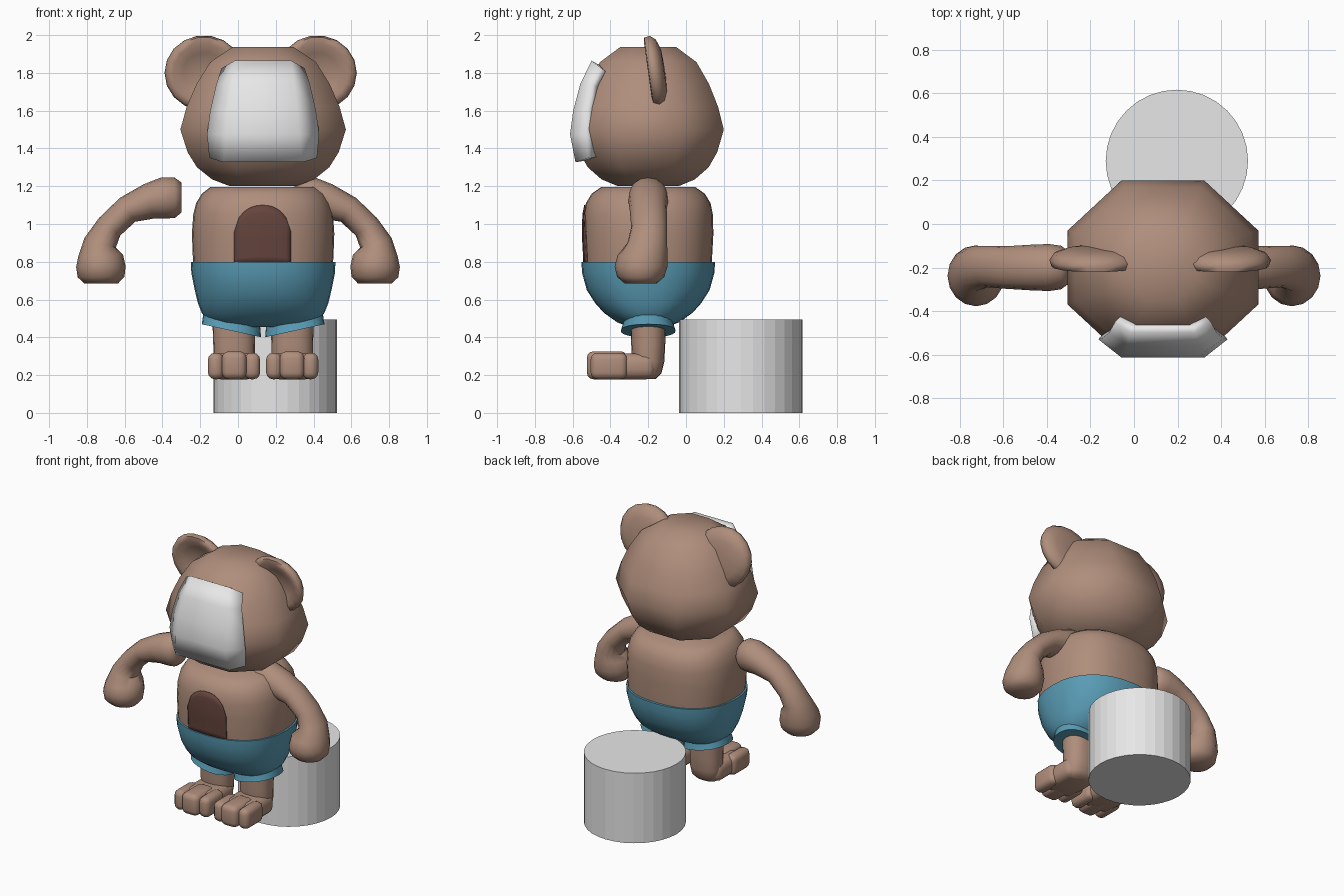
import bpy, bmesh, math
from mathutils import Vector
from mathutils.bvhtree import BVHTree

if "Cube" in bpy.data.objects:
    bpy.data.objects.remove(bpy.data.objects["Cube"])

CX, CY = 0.133, -0.2      # body axis


def material(name, rgb):
    m = bpy.data.materials.new(name)
    m.diffuse_color = (*rgb, 1)
    m.use_nodes = True
    m.node_tree.nodes["Principled BSDF"].inputs["Base Color"].default_value = m.diffuse_color
    return m


FUR = material("brown fur", (0.43, 0.27, 0.20))
BLUE = material("blue cloth", (0.10, 0.33, 0.46))
DARK = material("dark brown", (0.13, 0.058, 0.046))
GREY = material("light grey", (0.8, 0.8, 0.8))


def finish(bm, name, mat, angle=50, fix=True):
    if fix:
        bmesh.ops.recalc_face_normals(bm, faces=bm.faces[:])
    me = bpy.data.meshes.new(name)
    bm.to_mesh(me)
    bm.free()
    ob = bpy.data.objects.new(name, me)
    bpy.context.collection.objects.link(ob)
    me.materials.append(mat)
    bpy.ops.object.select_all(action='DESELECT')
    ob.select_set(True)
    bpy.context.view_layer.objects.active = ob
    if angle:
        bpy.ops.object.shade_smooth_by_angle(angle=math.radians(angle))
    return ob


def loft(rings):
    """Skin a list of closed rings and cap both ends."""
    bm = bmesh.new()
    vs = [[bm.verts.new(p) for p in r] for r in rings]
    n = len(rings[0])
    for a, b in zip(vs, vs[1:]):
        for i in range(n):
            j = (i + 1) % n
            bm.faces.new((a[i], a[j], b[j], b[i]))
    bm.faces.new(vs[0])
    bm.faces.new(vs[-1])
    bmesh.ops.recalc_face_normals(bm, faces=bm.faces[:])
    return bm


def oval(cx, cy, z, rx, ry, n=24, p=2.0, slope=0.0):
    """Horizontal superellipse ring; slope tips it along x."""
    pts = []
    for i in range(n):
        t = 2 * math.pi * i / n
        c, s = math.cos(t), math.sin(t)
        x = math.copysign(abs(c) ** (2 / p), c) * rx
        y = math.copysign(abs(s) ** (2 / p), s) * ry
        pts.append((cx + x, cy + y, z + slope * x))
    return pts


def rounded_box(name, lo, hi, mat, r):
    bm = bmesh.new()
    bmesh.ops.create_cube(bm, size=1)
    for v in bm.verts:
        v.co = [(l + h) / 2 + c * (h - l) for l, h, c in zip(lo, hi, v.co)]
    bmesh.ops.bevel(bm, geom=bm.edges[:], offset=r, segments=3, profile=0.5, affect='EDGES')
    return finish(bm, name, mat, 60)


# head: stacked octagons
octagon = [(0.438, 0.17), (0.19, 0.4), (-0.19, 0.4), (-0.438, 0.17),
           (-0.438, -0.17), (-0.19, -0.4), (0.19, -0.4), (0.438, -0.17)]
head_rows = [(1.2, 0.175), (1.236, 0.27), (1.3, 0.35), (1.38, 0.40), (1.5, 0.438),
             (1.62, 0.405), (1.74, 0.353), (1.857, 0.28), (1.938, 0.16)]
finish(loft([[(CX + x * w / 0.438, CY + y * w / 0.438, z) for x, y in octagon]
             for z, w in head_rows]), "head", FUR, 60)

# face plate: inner z, edge z, edge half width, inner half width, edge y, front y
plate_rows = [(1.865, 1.825, 0.22, 0.15, -0.45, -0.50),
              (1.74, 1.74, 0.248, 0.165, -0.50, -0.56),
              (1.6, 1.6, 0.28, 0.18, -0.525, -0.597),
              (1.475, 1.475, 0.297, 0.19, -0.53, -0.614),
              (1.327, 1.35, 0.285, 0.21, -0.515, -0.585)]
bm = bmesh.new()
grid = []
for zi, ze, we, wi, ye, yf in plate_rows:
    grid.append([bm.verts.new((CX + x, y, z)) for x, y, z in
                 ((-we, ye, ze), (-wi, yf, zi), (wi, yf, zi), (we, ye, ze))])
for a, b in zip(grid, grid[1:]):
    for i in range(3):
        bm.faces.new((a[i], b[i], b[i + 1], a[i + 1]))
plate = finish(bm, "face_plate", GREY, 45, fix=False)
sol = plate.modifiers.new("thickness", 'SOLIDIFY')
sol.thickness, sol.offset = 0.055, -1

# ears: cupped discs leaning forward
ear_rows = [(0.05, 0.05), (0.13, 0.045), (0.185, 0.025), (0.205, -0.005),
            (0.195, -0.035), (0.16, -0.04), (0.11, -0.015), (0.04, 0.0)]
for side, s in (("left", -1), ("right", 1)):
    rings = []
    for r, dy in ear_rows:
        ring = []
        for i in range(18):
            t = 2 * math.pi * i / 18
            dz = r * 0.97 * math.sin(t)
            ring.append((0.12 + s * 0.3 + r * math.cos(t) * 1.02, -0.16 + dy - 0.14 * dz, 1.8 + dz))
        rings.append(ring)
    finish(loft(rings), side + "_ear", FUR, 70)

# torso
torso_rows = [(0.74, 0.365, 0.335), (0.82, 0.372, 0.338), (0.95, 0.377, 0.345),
              (1.05, 0.37, 0.342), (1.11, 0.355, 0.33), (1.16, 0.325, 0.30), (1.195, 0.28, 0.25)]
bm = loft([oval(CX, CY, z, a, b, 32, 2.4) for z, a, b in torso_rows])
tree = BVHTree.FromBMesh(bm)
finish(bm, "torso", FUR, 60)

# belly patch: thin arched plate laid on the torso front
bm = bmesh.new()
cols = []
for i in range(13):
    u = -1 + i / 6
    top = 0.96 + 0.14 * (1 - abs(u) ** 2.3) ** 0.6
    col = []
    for k in range(9):
        x, z = 0.13 + 0.15 * u, 0.79 + (top - 0.79) * k / 8
        hit = tree.ray_cast(Vector((x, -2, z)), Vector((0, 1, 0)))[0]
        col.append(bm.verts.new((x, hit.y - 0.007, z)))
    cols.append(col)
for a, b in zip(cols, cols[1:]):
    for k in range(8):
        bm.faces.new((a[k], b[k], b[k + 1], a[k + 1]))
patch = finish(bm, "belly_patch", DARK, 60, fix=False)
sol = patch.modifiers.new("thickness", 'SOLIDIFY')
sol.thickness, sol.offset = 0.009, -1

# shorts: bowl plus two sloped cuffs
shorts_rows = [(0.8, 0.383, 0.354), (0.74, 0.38, 0.35), (0.65, 0.362, 0.325),
               (0.58, 0.345, 0.28), (0.53, 0.325, 0.235), (0.48, 0.29, 0.165), (0.455, 0.22, 0.1)]
finish(loft([oval(CX, CY, z, a, b, 32, 2.3) for z, a, b in shorts_rows]), "shorts", BLUE, 60)

for side, s in (("left", -1), ("right", 1)):
    x0 = CX + s * 0.168
    finish(loft([oval(x0, CY, 0.6, 0.14, 0.12, 24, 2.3),
                 oval(x0, CY, 0.5, 0.15, 0.125, 24, 2.3, 0.1 * s),
                 oval(x0, CY, 0.435, 0.157, 0.145, 24, 2.3, 0.22 * s)]), side + "_cuff", BLUE, 50)

    # leg and foot
    xl = CX + s * 0.154
    finish(loft([oval(xl, CY, z, a, b, 20, 2.3) for z, a, b in
                 [(0.5, 0.115, 0.095), (0.36, 0.11, 0.09), (0.27, 0.11, 0.085),
                  (0.21, 0.1, 0.07), (0.18, 0.075, 0.04)]]), side + "_leg", FUR, 70)
    rounded_box(side + "_foot", (xl - 0.12, -0.44, 0.178), (xl + 0.12, -0.16, 0.315), FUR, 0.05)
    for name, a, b, front, top in (("outer", 0.055, 0.138, -0.505, 0.318),
                                   ("middle", -0.066, 0.064, -0.525, 0.326),
                                   ("inner", -0.138, -0.055, -0.505, 0.318)):
        xa, xb = sorted((xl + s * a, xl + s * b))
        rounded_box(f"{side}_{name}_toe", (xa, front, 0.178), (xb, -0.31, top), FUR, 0.036)

# arms: x, z, in-plane radius, y centre, y radius
arm_rows = [(0.3, 1.14, 0.08, -0.2, 0.075), (0.335, 1.14, 0.107, -0.2, 0.1),
            (0.39, 1.138, 0.11, -0.2, 0.108), (0.47, 1.12, 0.095, -0.2, 0.105),
            (0.585, 1.075, 0.075, -0.2, 0.098), (0.68, 0.985, 0.073, -0.195, 0.095),
            (0.73, 0.9, 0.087, -0.205, 0.105), (0.727, 0.835, 0.118, -0.23, 0.132),
            (0.726, 0.775, 0.131, -0.238, 0.14), (0.725, 0.72, 0.124, -0.24, 0.125),
            (0.725, 0.685, 0.09, -0.24, 0.085)]
for side, s in (("left", -1), ("right", 1)):
    rings = []
    for i, (x, z, r, yc, ry) in enumerate(arm_rows):
        p, q = arm_rows[max(i - 1, 0)], arm_rows[min(i + 1, len(arm_rows) - 1)]
        t = Vector((q[0] - p[0], q[1] - p[1])).normalized()
        ring = []
        for k in range(16):
            a = 2 * math.pi * k / 16
            c = r * math.cos(a)
            ring.append((s * (x - t.y * c), yc + ry * math.sin(a), z + t.x * c))
        rings.append(ring)
    finish(loft(rings), side + "_arm", FUR, 60)

# pedestal
finish(loft([oval(0.197, 0.29, z, 0.327, 0.327, 32) for z in (0, 0.495)]), "pedestal", GREY, 0)
